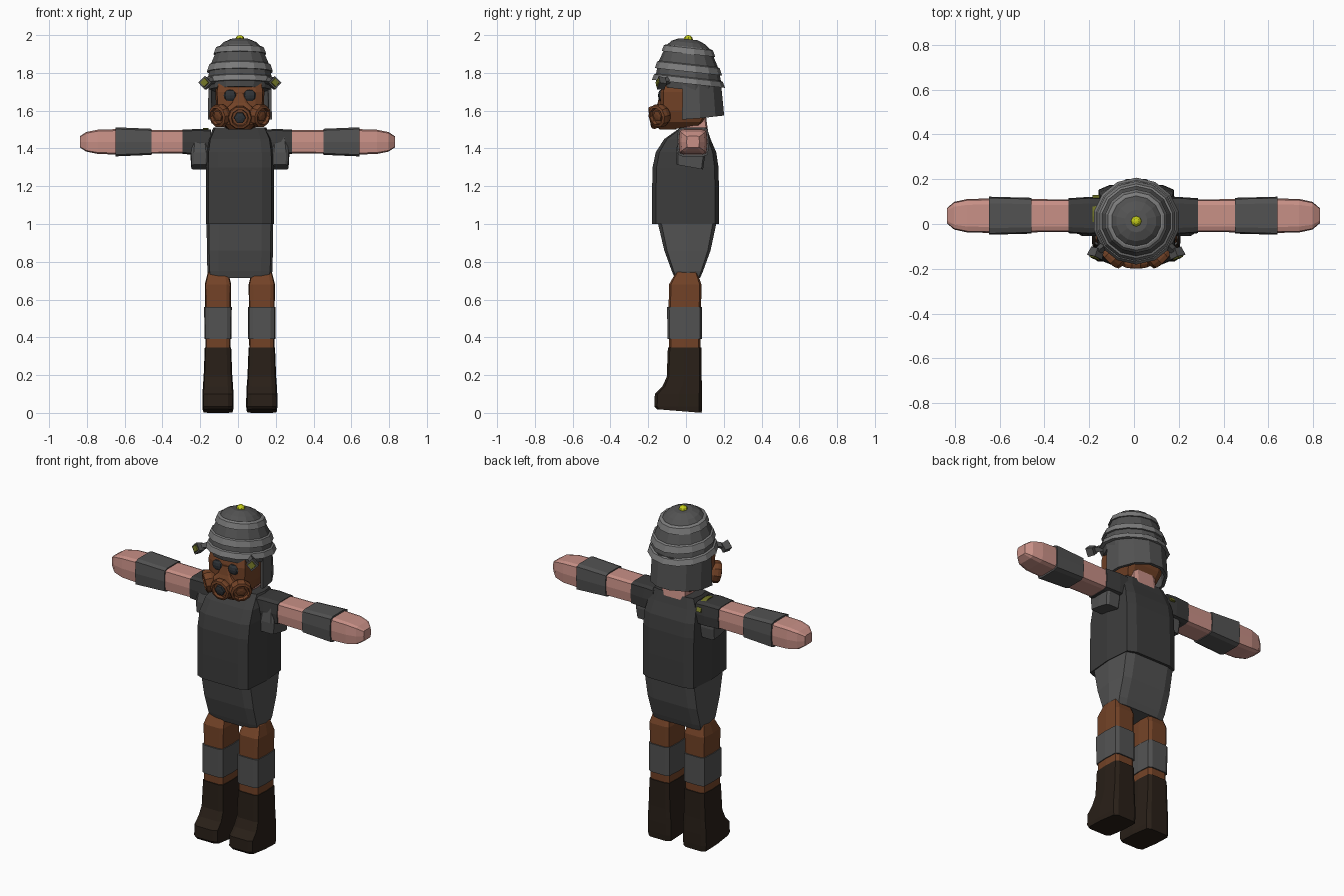
import bpy, bmesh, math
from mathutils import Vector

if "Cube" in bpy.data.objects:
    bpy.data.objects.remove(bpy.data.objects["Cube"])

CX = 0.01  # body centre line


def mat(name, *c):
    m = bpy.data.materials.new(name)
    m.diffuse_color = (*c, 1)
    m.use_nodes = True
    m.node_tree.nodes["Principled BSDF"].inputs["Base Color"].default_value = m.diffuse_color
    return m


DARK = mat("dark_cloth", .045, .045, .045)
MID = mat("grey_metal", .085, .085, .085)
LIGHT = mat("light_metal", .2, .2, .2)
SKIN = mat("skin", .58, .28, .24)
BROWN = mat("brown_leather", .17, .055, .02)
BOOT = mat("boot_leather", .022, .014, .009)
LENS = mat("lens", .03, .035, .04)
OLIVE = mat("olive", .16, .17, .02)
YELLOW = mat("yellow", .55, .6, .01)


def finish(name, bm, m):
    bmesh.ops.recalc_face_normals(bm, faces=bm.faces)
    me = bpy.data.meshes.new(name)
    bm.to_mesh(me)
    bm.free()
    me.materials.append(m)
    ob = bpy.data.objects.new(name, me)
    bpy.context.collection.objects.link(ob)
    return ob


def loft(name, rings, m, caps=True):
    """Skin a list of equal closed rings of points."""
    bm = bmesh.new()
    vs = [[bm.verts.new(p) for p in r] for r in rings]
    n = len(vs[0])
    for a, b in zip(vs, vs[1:]):
        for i in range(n):
            j = (i + 1) % n
            bm.faces.new((a[i], a[j], b[j], b[i]))
    if caps:
        bm.faces.new(vs[0])
        bm.faces.new(vs[-1])
    return finish(name, bm, m)


# Boxy ten-sided section, softly bulged on every side
SECTION = [(-.65, -1), (.65, -1), (.93, -.88), (1, 0), (.93, .88),
           (.65, 1), (-.65, 1), (-.93, .88), (-1, 0), (-.93, -.88)]


def zring(cx, z, hx, y0, y1, tilt=0):
    pts = []
    for u, v in SECTION:
        y = (y0 + y1) / 2 + v * (y1 - y0) / 2
        pts.append((cx + u * hx, y, z + tilt * y))
    return pts


def column(name, cx, rows, m):
    return loft(name, [zring(cx, *r) for r in rows], m)


def limb(name, s, rows, m):
    """Section swept along x: rows are (x, half y, half z)."""
    return loft(name, [[(s * x - .003, .037 + u * hy, 1.435 + v * hz) for u, v in SECTION]
                       for x, hy, hz in rows], m)


def lathe(name, prof, m, n=14, tilt=-.11, caps=True):
    """Turned helmet part, leaning down toward the back."""
    rings = []
    for r, z in prof:
        angs = [2 * math.pi * (i + .5) / n for i in range(n)]
        rings.append([(CX + r * math.cos(a), .013 + r * math.sin(a), z + tilt * r * math.sin(a))
                      for a in angs])
    return loft(name, rings, m, caps)


def disc(name, centre, axis, prof, m, n=10):
    """Turned part along a free axis: prof is (radius, distance)."""
    q = Vector(axis).to_track_quat('Z', 'Y')
    return loft(name, [[Vector(centre) + q @ Vector((r * math.cos(2 * math.pi * i / n),
                                                     r * math.sin(2 * math.pi * i / n), d))
                        for i in range(n)] for r, d in prof], m)


def ball(name, loc, size, m, seg=8):
    bm = bmesh.new()
    bmesh.ops.create_uvsphere(bm, u_segments=seg, v_segments=6, radius=1)
    ob = finish(name, bm, m)
    ob.location, ob.scale = loc, size


# Torso
column("upper_torso", CX, [(1.0, .18, -.18, .175), (1.15, .18, -.18, .175), (1.3, .18, -.177, .172),
                           (1.38, .178, -.16, .16), (1.45, .168, -.115, .13), (1.51, .14, -.03, .11)], DARK)
column("lower_torso", CX, [(.715, .165, -.06, .075), (.75, .172, -.075, .09), (.86, .175, -.115, .13),
                           (1.01, .176, -.15, .162)], MID)
column("neck", CX, [(1.47, .085, -.03, .12), (1.54, .08, -.03, .11), (1.62, .08, -.03, .1)], SKIN)

# Head and breathing mask
column("head", CX, [(1.505, .07, -.08, .06), (1.54, .105, -.12, .09), (1.6, .125, -.135, .12),
                    (1.7, .13, -.135, .12), (1.76, .12, -.12, .12)], BROWN)
column("mask_snout", CX, [(1.5, .06, -.14, -.05), (1.53, .09, -.165, -.05), (1.6, .09, -.165, -.05),
                          (1.64, .045, -.15, -.05), (1.69, .02, -.14, -.05)], BROWN)
FILTER = [(.035, -.05), (.06, -.01), (.064, .01), (.06, .03), (.046, .035), (.042, .018)]
HUB = [(.034, .0), (.03, .026), (.012, .03)]
for tag, c, ax in (("front", (CX, -.165, 1.565), (0, -1, -.15)),
                   ("left", (CX - .1, -.135, 1.575), (-.75, -.75, -.2)),
                   ("right", (CX + .1, -.135, 1.575), (.75, -.75, -.2))):
    disc("filter_" + tag, c, ax, FILTER if tag != "front" else [(r, d * .8) for r, d in FILTER], BROWN)
    disc("filter_hub_" + tag, c, ax, HUB, LENS if tag == "front" else BROWN, 6)

# Helmet dome, bands and knob
lathe("helmet_dome", [(.05, 1.978), (.09, 1.96), (.12, 1.93), (.133, 1.9), (.157, 1.845),
                      (.167, 1.8), (.176, 1.76), (.166, 1.71)], MID)
for i, (r, z, h) in enumerate(((.13, 1.932, .032), (.166, 1.842, .036), (.182, 1.772, .03))):
    lathe(f"helmet_band_{i}", [(r - .012, z + .006), (r, z), (r + .012, z - h), (r - .01, z - h)], LIGHT)
ball("helmet_knob", (CX, .012, 1.978), (.024, .024, .022), YELLOW)

# Neck guard: faceted curtain around the sides and back
guard = []
for i in range(8):
    a = math.radians(-10 + 200 * i / 7)
    c, s = math.cos(a), math.sin(a)
    low = 1.553 + .022 * max(s, 0)
    guard.append([(CX + k * .172 * c, .013 + k * w * s, z)
                  for k, w, z in ((.98, .18, 1.76), (1, .195, low), (.9, .195, low), (.88, .18, 1.76))])
loft("neck_guard", guard, MID)

for s, side in ((-1, "left"), (1, "right")):
    # Mask eye
    ball("eye_lens_" + side, (CX + s * .052, -.13, 1.68), (.038, .018, .032), LENS)
    # Helmet side lamp on its bracket
    p = Vector((CX + s * .178, -.125, 1.745))
    ax = Vector((s * .35, -1, .15))
    disc("lamp_case_" + side, p, ax, [(.03, -.015), (.036, .025)], MID, 4)
    disc("lamp_glass_" + side, p, ax, [(.026, .02), (.022, .031)], OLIVE, 4)
    disc("lamp_bracket_" + side, (CX + s * .125, -.08, 1.765), (s * .055, -.05, -.015),
         [(.022, 0), (.016, .075)], MID, 4)

    # Arm, sleeve, bracer and shoulder flap
    limb("arm_" + side, s, [(.15, .072, .06), (.45, .074, .063), (.62, .077, .068), (.74, .075, .064),
                            (.8, .062, .052), (.833, .034, .03)], SKIN)
    limb("sleeve_" + side, s, [(.14, .082, .064), (.2, .084, .068), (.29, .078, .065)], DARK)
    limb("bracer_" + side, s, [(.455, .08, .069), (.645, .085, .077)], MID)
    fx = CX + s * .212
    column("shoulder_flap_" + side, fx, [(1.305, .046, -.05, .09, -.18), (1.37, .05, -.053, .1, -.15),
                                         (1.47, .036, -.04, .09)], MID)

    # Leg, knee guard and boot
    lx = CX + s * .116
    column("leg_" + side, lx, [(.3, .066, -.09, .075), (.56, .068, -.092, .08), (.68, .07, -.09, .082),
                               (.74, .055, -.055, .06), (.78, .025, -.02, .03)], BROWN)
    column("knee_guard_" + side, lx, [(.39, .072, -.098, .084), (.56, .073, -.1, .086)], MID)
    column("boot_" + side, lx, [(.007, .08, -.155, .083, -.08), (.035, .083, -.168, .085),
                                (.1, .082, -.165, .085), (.14, .08, -.125, .084),
                                (.19, .076, -.102, .083), (.345, .07, -.096, .082)], BOOT)

# Coloured band over the left shoulder
arc = []
for i in range(7):
    a = math.radians(15 + 95 * i / 6)
    c, s = math.cos(a), math.sin(a)
    arc.append([(x, .04 + r * .088 * c, 1.435 + r * .07 * s)
                for x, r in ((-.185, .9), (-.185, 1.05), (-.155, 1.05), (-.155, .9))])
loft("shoulder_band", arc, OLIVE)
